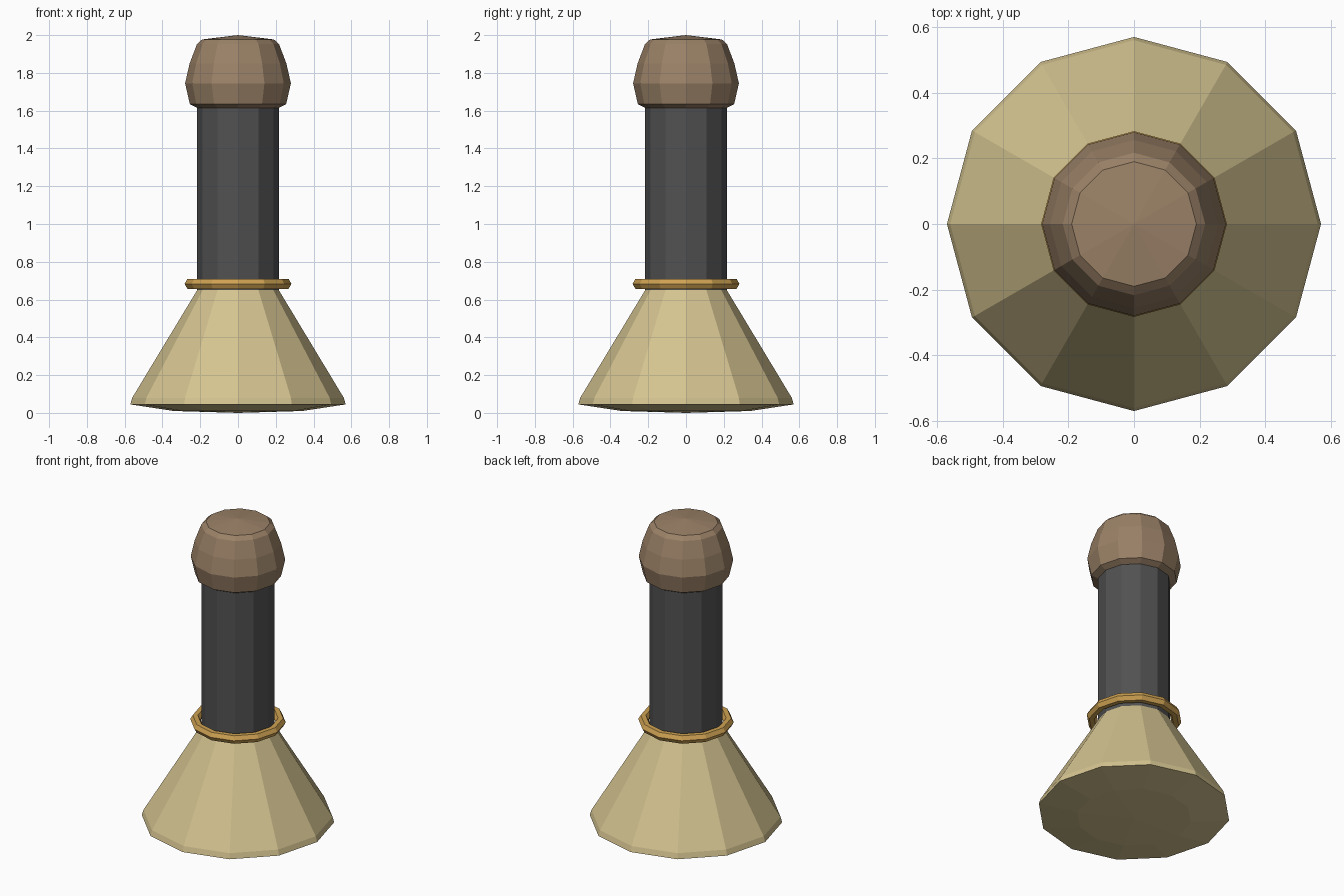
import bpy
import bmesh
from math import cos, sin, tau

SIDES = 12

default = bpy.data.objects.get("Cube")
if default:
    bpy.data.objects.remove(default, do_unlink=True)


def material(name, rgb):
    mat = bpy.data.materials.new(name)
    mat.use_nodes = True
    mat.diffuse_color = (*rgb, 1)
    mat.node_tree.nodes["Principled BSDF"].inputs["Base Color"].default_value = (*rgb, 1)
    return mat


def lathe(name, profile, mat, closed=False):
    """Turn a (radius, height) profile around z into a flat-shaded solid."""
    bm = bmesh.new()
    rings = []
    for r, z in profile:
        if r == 0:
            rings.append([bm.verts.new((0, 0, z))] * SIDES)
        else:
            rings.append([bm.verts.new((r * cos(tau * i / SIDES), r * sin(tau * i / SIDES), z))
                          for i in range(SIDES)])
    pairs = list(zip(rings, rings[1:]))
    if closed:
        pairs.append((rings[-1], rings[0]))
    for low, high in pairs:
        for i in range(SIDES):
            j = (i + 1) % SIDES
            corners = [low[i], low[j], high[j], high[i]]
            bm.faces.new(list(dict.fromkeys(corners)))
    bmesh.ops.recalc_face_normals(bm, faces=bm.faces)
    mesh = bpy.data.meshes.new(name)
    bm.to_mesh(mesh)
    bm.free()
    mesh.materials.append(mat)
    obj = bpy.data.objects.new(name, mesh)
    bpy.context.collection.objects.link(obj)
    return obj


cream = material("cream", (0.66, 0.55, 0.28))
charcoal = material("charcoal", (0.083, 0.083, 0.083))
brown = material("brown", (0.325, 0.22, 0.135))
gold = material("gold", (0.62, 0.36, 0.085))

# Flared base with a shallow, rounded underside
lathe("flared_base", [(0, 0), (0.34, 0.01), (0.57, 0.045), (0.56, 0.08),
                      (0.21, 0.66), (0, 0.66)], cream)

# Straight shaft
lathe("shaft", [(0, 0.65), (0.216, 0.65), (0.216, 1.63), (0, 1.63)], charcoal)

# Collar ring with a six-sided section
section = [(0.253 + 0.03 * cos(tau * k / 6), 0.683 + 0.03 * sin(tau * k / 6))
           for k in range(6)]
lathe("collar_ring", section, gold, closed=True)

# Domed cap
lathe("domed_cap", [(0, 1.615), (0.217, 1.615), (0.255, 1.635), (0.28, 1.745),
                    (0.256, 1.85), (0.217, 1.953), (0.19, 1.977), (0, 2)], brown)
